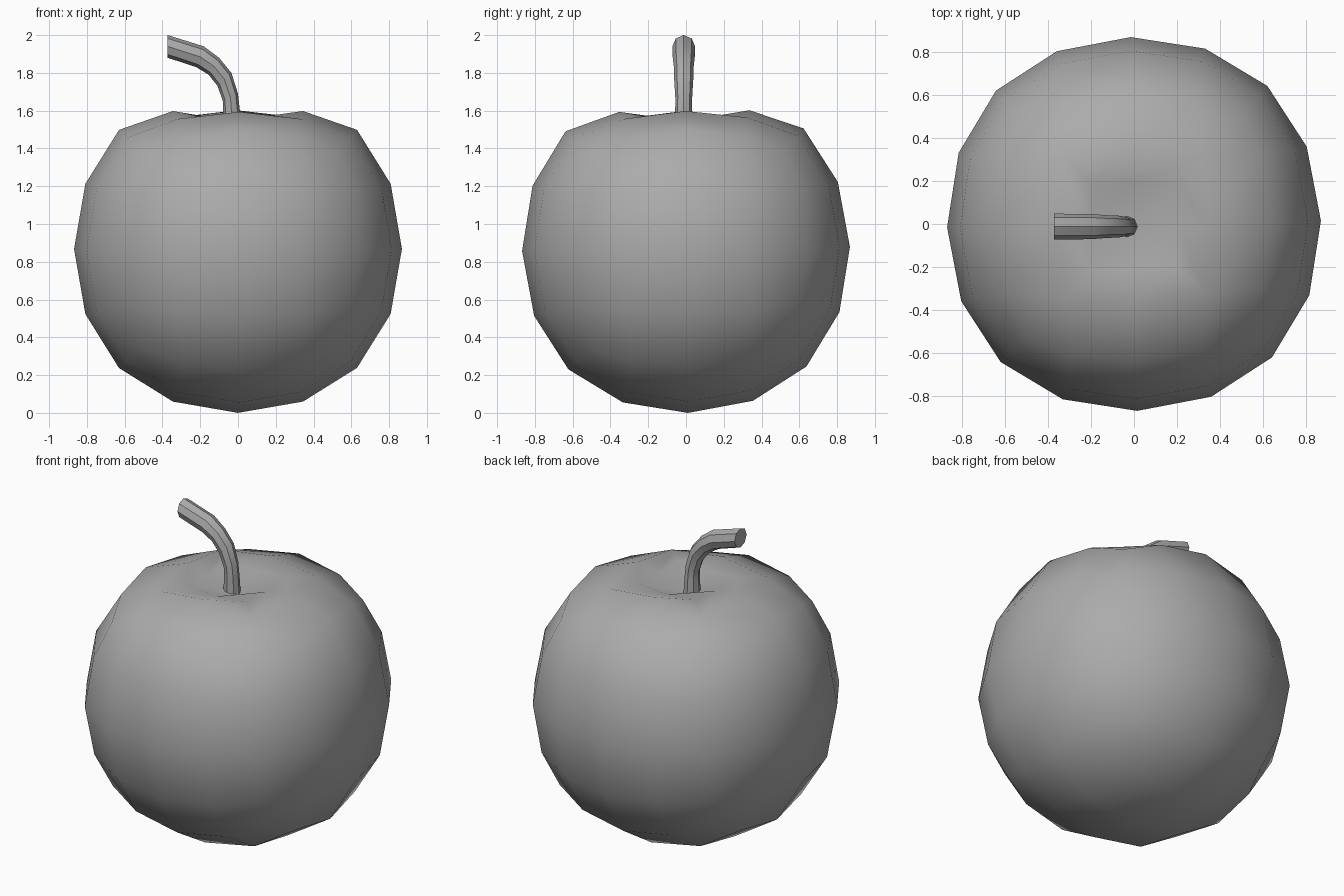
import bpy, bmesh, math
from mathutils import Matrix

if "Cube" in bpy.data.objects:
    bpy.data.objects.remove(bpy.data.objects["Cube"])

grey = bpy.data.materials.new("dark_grey")
grey.diffuse_color = (0.41, 0.41, 0.41, 1)
grey.use_nodes = True
grey.node_tree.nodes["Principled BSDF"].inputs["Base Color"].default_value = grey.diffuse_color

# Apple body: a cube rounded by two levels of subdivision
bpy.ops.mesh.primitive_cube_add(size=2)
apple = bpy.context.object
apple.name = "apple_body"
mod = apple.modifiers.new("round", 'SUBSURF')
mod.levels = 2
bpy.ops.object.modifier_apply(modifier=mod.name)
radius = 0.868
bm = bmesh.new()
bm.from_mesh(apple.data)
k = radius / max(v.co.z for v in bm.verts)
bmesh.ops.scale(bm, vec=(k, k, k), verts=bm.verts)

# Dimple at the top: inset the four middle faces, then sink the rings
top = max(bm.verts, key=lambda v: v.co.z)
bmesh.ops.inset_region(bm, faces=list(top.link_faces), thickness=0.1)


def place(v, dist, z):
    d = math.hypot(v.co.x, v.co.y)
    v.co.x *= dist / d
    v.co.y *= dist / d
    v.co.z = z - radius


for v in bm.verts:
    d = math.hypot(v.co.x, v.co.y)
    if v.co.z < 0.4 or d > 0.55:
        continue
    on_axis = min(abs(v.co.x), abs(v.co.y)) < 0.05
    if d < 0.05:
        v.co.z = 1.495 - radius
    elif on_axis and d < 0.3:
        place(v, 0.20, 1.56)
    elif on_axis:
        place(v, d, 1.598)
    elif d < 0.42:
        place(v, 0.28, 1.575)
    else:
        place(v, d, 1.56)

# Slight lean and turn of the fruit
tilt = Matrix.Rotation(math.radians(1), 4, 'Z') @ Matrix.Rotation(math.radians(0.7), 4, 'X')
bm.transform(Matrix.Translation((0, 0, radius)) @ tilt)
bm.to_mesh(apple.data)
bm.free()
bpy.ops.object.shade_smooth()
apple.data.materials.append(grey)

# Stem: eight-sided tube lofted between outer and inner side points (x, z)
sections = [((0.02, 1.44), (-0.085, 1.44)),
            ((0.01, 1.60), (-0.08, 1.60)),
            ((0.0, 1.69), (-0.08, 1.65)),
            ((-0.035, 1.80), (-0.108, 1.73)),
            ((-0.10, 1.88), (-0.155, 1.79)),
            ((-0.18, 1.94), (-0.22, 1.83)),
            ((-0.372, 2.0), (-0.372, 1.88))]
SIDES = 8
bm = bmesh.new()
rings = []
for (ox, oz), (ix, iz) in sections:
    cx, cz = (ox + ix) / 2, (oz + iz) / 2
    hx, hz = (ox - ix) / 2, (oz - iz) / 2
    r = math.hypot(hx, hz)
    ring = []
    for i in range(SIDES):
        a = 2 * math.pi * i / SIDES
        c, s = math.cos(a), math.sin(a)
        ring.append(bm.verts.new((cx + hx * c, -0.012 + r * s, cz + hz * c)))
    rings.append(ring)
for a, b in zip(rings, rings[1:]):
    for i in range(SIDES):
        j = (i + 1) % SIDES
        bm.faces.new((a[i], a[j], b[j], b[i]))
bm.faces.new(rings[0])
bm.faces.new(rings[-1])
bmesh.ops.recalc_face_normals(bm, faces=bm.faces)
mesh = bpy.data.meshes.new("stem")
bm.to_mesh(mesh)
bm.free()
mesh.materials.append(grey)
stem = bpy.data.objects.new("stem", mesh)
bpy.context.collection.objects.link(stem)
bpy.ops.object.select_all(action='DESELECT')
stem.select_set(True)
bpy.context.view_layer.objects.active = stem
bpy.ops.object.shade_smooth_by_angle(angle=math.radians(35))
